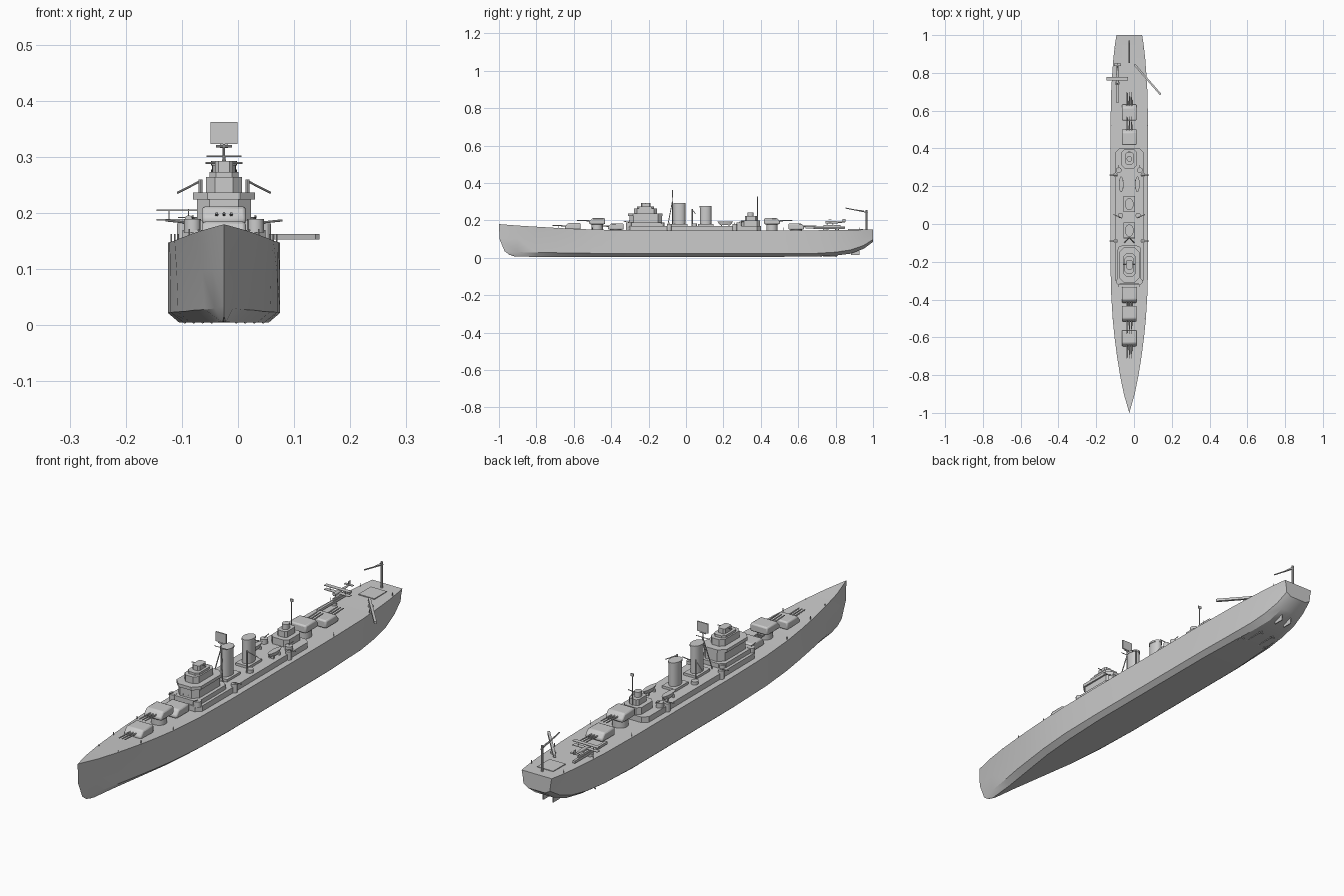
import bpy, bmesh
from math import sin, cos, pi
from mathutils import Vector

CX = -0.025  # ship centreline


def finish(name, bm, smooth=True, bevel=0):
    bmesh.ops.recalc_face_normals(bm, faces=bm.faces)
    me = bpy.data.meshes.new(name)
    bm.to_mesh(me)
    bm.free()
    ob = bpy.data.objects.new(name, me)
    ob.location.x = CX
    bpy.context.collection.objects.link(ob)
    if bevel:
        m = ob.modifiers.new("bevel", 'BEVEL')
        m.width, m.segments = bevel, 2
    if smooth:
        bpy.ops.object.select_all(action='DESELECT')
        ob.select_set(True)
        bpy.context.view_layer.objects.active = ob
        bpy.ops.object.shade_smooth_by_angle(angle=0.5)
    return ob


def loft(name, rings, smooth=True, bevel=0):
    bm = bmesh.new()
    vs = [[bm.verts.new(p) for p in r] for r in rings]
    n = len(vs[0])
    for a, b in zip(vs, vs[1:]):
        for i in range(n):
            bm.faces.new((a[i], a[(i + 1) % n], b[(i + 1) % n], b[i]))
    bm.faces.new(vs[0])
    bm.faces.new(vs[-1])
    return finish(name, bm, smooth, bevel)


def prism(name, outline, x, y, z0, z1, taper=1.0):
    return loft(name, [[(x + u * k, y + v * k, z) for u, v in outline]
                       for z, k in ((z0, 1), (z1, taper))])


def rect(hx, hy, c):
    return [(hx - c, -hy), (hx, c - hy), (hx, hy - c), (hx - c, hy),
            (c - hx, hy), (-hx, hy - c), (-hx, c - hy), (c - hx, -hy)]


def oval(hx, hy, n=20):
    return [(hx * cos(2 * pi * i / n), hy * sin(2 * pi * i / n)) for i in range(n)]


def box(name, x, y, z0, z1, hx, hy):
    return prism(name, [(-hx, -hy), (hx, -hy), (hx, hy), (-hx, hy)], x, y, z0, z1)


def rod(name, a, b, r, r2=None, n=8):
    a, b = Vector(a), Vector(b)
    q = (b - a).to_track_quat('Z', 'Y')
    return loft(name, [[p + q @ Vector((u, v, 0)) for u, v in oval(k, k, n)]
                       for p, k in ((a, r), (b, r2 or r))])


# Hull: y, deck half width, deck z, chine half width, chine z, bottom half width, keel z
stations = [
    (-.90, .029, .172, .016, .030, .004, .006),
    (-.80, .049, .166, .034, .028, .015, .005),
    (-.70, .065, .160, .053, .027, .030, .005),
    (-.60, .078, .155, .068, .025, .045, .005),
    (-.50, .088, .151, .082, .024, .060, .005),
    (-.35, .097, .148, .095, .023, .072, .005),
    (-.15, .100, .147, .100, .022, .080, .005),
    (.50, .100, .147, .100, .022, .080, .005),
    (.70, .096, .147, .094, .024, .070, .008),
    (.80, .090, .148, .086, .030, .060, .012),
    (.88, .084, .149, .078, .042, .050, .022),
    (.95, .076, .150, .068, .066, .042, .048),
    (1.0, .068, .151, .060, .098, .038, .085)]
stem = [(0, -1, .18), (0, -.997, .10), (0, -.97, .035), (0, -.945, .016), (0, -.915, .007)]
rings = [stem + stem[3::-1]]
for y, dw, dz, cw, cz, bw, kz in stations:
    half = [(dw, y, dz), (cw + .35 * (dw - cw), y, (dz + cz) / 2), (cw, y, cz), (bw, y, kz)]
    rings.append(half + [(0, y, kz)] + [(-a, b, c) for a, b, c in half[::-1]])
bm = bmesh.new()
vs = [[bm.verts.new(p) for p in r] for r in rings]
for a, b in zip(vs, vs[1:]):
    for i in range(9):
        bm.faces.new((a[i], a[(i + 1) % 9], b[(i + 1) % 9], b[i]))
bm.faces.new(vs[-1])
bmesh.ops.remove_doubles(bm, verts=bm.verts, dist=1e-5)
finish("hull", bm)


# Triple gun turrets
def turret(name, y, z, d, base):
    prof = [(-.042, 0), (.040, 0), (.044, .012), (.026, .033), (-.042, .033)]
    loft(name, [[(x, y + d * f, z + h) for f, h in prof] for x in (-.039, .039)], True, .006)
    prism(name + "_barbette", oval(.03, .03, 24), 0, y, base, z + .004)
    for i in (-1, 0, 1):
        rod(name + "_barrel", (i * .013, y + d * .03, z + .018),
            (i * .013, y + d * .108, z + .021), .0032, .0022)


turret("turret_1", -.605, .152, -1, .14)
turret("turret_2", -.475, .179, -1, .14)
turret("turret_3", -.375, .150, -1, .14)
turret("turret_4", .460, .179, 1, .14)
turret("turret_5", .590, .150, 1, .14)

# Deckhouse and bridge
prism("deckhouse", rect(.074, .36, .02), 0, .04, .14, .170)
prism("bridge_base", rect(.062, .10, .02), 0, -.215, .168, .188)
prism("bridge_lower", rect(.048, .088, .022), 0, -.215, .186, .226)
prism("bridge_gallery", rect(.055, .092, .026), 0, -.217, .224, .237)
prism("bridge_upper", rect(.032, .062, .016), 0, -.217, .235, .264)
prism("bridge_top", rect(.026, .045, .012), 0, -.217, .262, .273)
prism("director", rect(.016, .025, .006), 0, -.215, .27, .293)
rod("rangefinder", (-.033, -.215, .289), (.033, -.215, .289), .002)
for i in (-1, 0, 1):
    box("bridge_window", i * .013, -.303, .193, .198, .003, .001)

# Funnels with caps
for y, hy, top in ((-.035, .031, .293), (.105, .030, .278)):
    prism("funnel", oval(.021, hy, 24), 0, y, .165, top - .006)
    prism("funnel_cap", oval(.023, hy + .002, 24), 0, y, top - .008, top)
    box("funnel_casing", 0, y, .165, .18, .03, hy + .012)

# Fore mast with radar
rod("foremast", (0, -.073, .17), (0, -.073, .325), .003, .002)
for s in (-1, 1):
    rod("mast_leg", (s * .025, -.098, .17), (0, -.073, .30), .0022)
rod("mast_yard", (-.031, -.073, .301), (.031, -.073, .301), .0015)
rod("radar_bracket", (-.014, -.073, .319), (.014, -.073, .319), .002)
box("radar_screen", 0, -.073, .323, .362, .024, .0025)

# Aft superstructure and mast
prism("aft_house", rect(.04, .05, .015), 0, .345, .168, .198)
prism("aft_tower", rect(.022, .032, .008), 0, .347, .196, .222)
prism("aft_director", oval(.014, .016, 16), 0, .345, .22, .243)
rod("aft_mast", (0, .382, .19), (0, .382, .325), .0022)
box("aft_aerial", 0, .382, .316, .327, .007, .002)

# Boats, side guns, davits, bollards, propellers
for s in (-1, 1):
    for y in (.21,):
        prism("boat", oval(.008, .028, 16), s * .043, y, .176, .193, 1.5)
        for d in (-.02, .02):
            box("boat_cradle", s * .043, y + d, .168, .182, .012, .003)
    for y in (-.09, .26):
        prism("side_gun_mount", oval(.012, .012, 12), s * .072, y, .145, .181)
        rod("side_gun", (s * .066, y, .183), (s * .104, y, .187), .002)
    for y, d in ((-.305, -1), (.285, 1)):
        prism("gun_tub", oval(.015, .015, 16), s * .056, y, .165, .189)
        rod("tub_gun", (s * .056, y, .191), (s * .056, y + d * .028, .195), .0018)
        prism("wing_tub", oval(.014, .014, 16), s * .047, y * .3 - .04, .165, .183)
    rod("davit_post", (s * .042, .033, .168), (s * .042, .033, .26), .0035)
    rod("davit_arm", (s * .042, .033, .257), (s * .083, .05, .236), .002)
    for y, x in ((-.8, .044), (-.68, .062), (-.5, .082), (.52, .094), (.76, .088), (.93, .073)):
        rod("deck_post", (s * x, y, .146), (s * x, y, .172 if y < -.6 else .163), .0015)
    for x, y in ((.03, .80), (.062, .72)):
        rod("shaft", (s * x, y - .16, .012), (s * x, y, .0095), .0025)
        rod("hub", (s * x, y - .01, .0095), (s * x, y + .012, .0095), .0035, .001)
        for k in range(3):
            t = 2 * pi * k / 3 + pi / 6
            rod("propeller_blade", (s * x, y, .0095),
                (s * x + .011 * cos(t), y + .003, .0105 - .0105 * sin(t)), .0012, .003, 6)
    box("rudder", s * .022, .905, .014, .055, .002, .022)

# Catapults
box("catapult_left", -.063, .745, .156, .166, .005, .105)
prism("catapult_left_base", oval(.012, .012, 16), -.063, .745, .14, .158)
a, b = Vector((.027, .845)), Vector((.1665, .685))
n = (b - a).normalized().orthogonal() * .005
loft("catapult_right", [[(*p, z) for p in (a + n, b + n, b - n, a - n)] for z in (.153, .163)])
prism("catapult_right_base", oval(.01, .01, 16), .06, .807, .14, .155)

# Float plane on the left catapult
X = -.063
rod("plane_fuselage_front", (X, .745, .189), (X, .79, .189), .007, .007, 12)
rod("plane_fuselage_tail", (X, .79, .189), (X, .85, .191), .007, .002, 12)
prism("plane_float", oval(.005, .045, 12), X, .78, .167, .175)
for z in (.187, .204):
    box("plane_wing", X, .77, z, z + .002, .057, .009)
box("tailplane", X, .843, .191, .193, .019, .006)
box("tail_fin", X, .845, .191, .207, .001, .007)
for s in (-1, 1):
    rod("wing_strut", (X + s * .035, .77, .187), (X + s * .035, .77, .205), .001)
    rod("float_strut", (X, .77 + s * .018, .172), (X, .77 + s * .012, .187), .0015)

# Stern crane and hatch
rod("crane_post", (0, .965, .145), (0, .965, .256), .005)
rod("crane_arm", (0, .972, .242), (0, .852, .266), .0028)
rod("crane_stay", (0, .965, .252), (0, .90, .257), .001)
box("hangar_hatch", 0, .905, .145, .1525, .036, .04)
